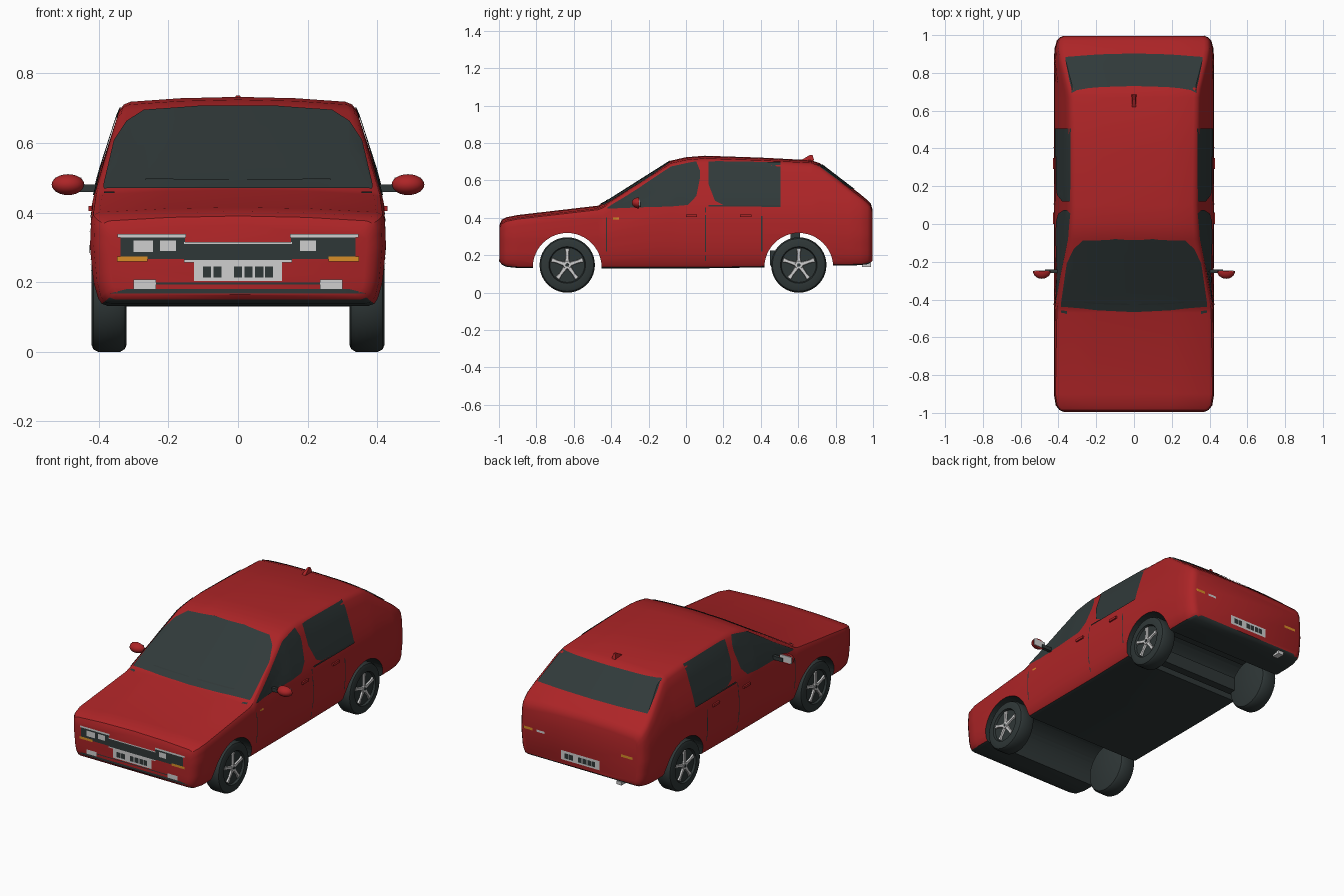
import bpy, bmesh, math
from mathutils import Vector, Matrix
from mathutils.bvhtree import BVHTree

if "Cube" in bpy.data.objects:
    bpy.data.objects.remove(bpy.data.objects["Cube"])


def material(name, r, g, b):
    m = bpy.data.materials.new(name)
    m.use_nodes = True
    m.diffuse_color = (r, g, b, 1)
    m.node_tree.nodes["Principled BSDF"].inputs["Base Color"].default_value = (r, g, b, 1)
    return m


RED = material("red paint", .42, .018, .02)
DARK = material("dark trim", .028, .038, .038)
GLASS = material("dark glass", .03, .042, .042)
LIGHT = material("light grey", .62, .62, .62)
ORANGE = material("orange lamp", .68, .27, .02)


def finish(name, bm, mat, smooth=True):
    me = bpy.data.meshes.new(name)
    bm.to_mesh(me)
    bm.free()
    me.materials.append(mat)
    ob = bpy.data.objects.new(name, me)
    bpy.context.collection.objects.link(ob)
    if smooth:
        shade(ob)
    return ob


def shade(ob):
    bpy.ops.object.select_all(action='DESELECT')
    ob.select_set(True)
    bpy.context.view_layer.objects.active = ob
    bpy.ops.object.shade_smooth_by_angle(angle=math.radians(32))


def loft(name, rings, mat):
    """Closed skin through equal rings of points, capped at both ends."""
    bm = bmesh.new()
    vs = [[bm.verts.new(p) for p in ring] for ring in rings]
    n = len(vs[0])
    for a, b in zip(vs, vs[1:]):
        for i in range(n):
            j = (i + 1) % n
            bm.faces.new((a[i], a[j], b[j], b[i]))
    bm.faces.new(vs[0])
    bm.faces.new(vs[-1])
    bmesh.ops.recalc_face_normals(bm, faces=bm.faces)
    return finish(name, bm, mat)


def box(name, centre, size, mat):
    bm = bmesh.new()
    bmesh.ops.create_cube(bm, size=1, matrix=Matrix.Translation(centre) @ Matrix.Diagonal((*size, 1)))
    return finish(name, bm, mat, False)


def lerp(table, t):
    for a, b in zip(table, table[1:]):
        if t <= b[0]:
            f = max(0, (t - a[0]) / (b[0] - a[0]))
            return [p + (q - p) * f for p, q in zip(a[1:], b[1:])]
    return list(table[-1][1:])


# Body shell: half width by height, then stations (y, bottom, top, plan factor)
WIDTH = [(.1, .385), (.13, .395), (.2, .415), (.3, .425), (.42, .42), (.5, .403), (.705, .337), (.75, .322)]
STATIONS = [(-.996, .165, .365, .87), (-.985, .15, .39, .93), (-.96, .138, .403, .975), (-.9, .132, .415, 1),
            (-.47, .13, .465, 1), (-.445, .13, .475, 1), (-.08, .13, .706, 1), (0, .13, .724, 1),
            (.1, .13, .732, 1), (.4, .135, .722, 1), (.67, .143, .708, 1), (.715, .143, .692, 1),
            (.87, .145, .573, 1), (.93, .147, .528, .99), (.97, .152, .495, .965),
            (.987, .16, .478, .93), (.996, .17, .45, .88)]


def section(y, b, t, plan):
    def w(z):
        return lerp(WIDTH, z)[0]
    e = t - .014
    half = [(w(b) - .022, b), (w(b + .006) - .006, b + .006), (w(b + .022), b + .022)]
    lo, hi = b + .022, e - .024
    half += [(w(z), z) for z in [lo + (hi - lo) * k / 10 for k in range(1, 11)]]
    half += [(w(e) - .005, e - .008), (w(e) - .024, e), (w(e) * .5, t - .004)]
    half = [(x * plan, z) for x, z in half]
    ring = [(0, b)] + half + [(0, t)] + [(-x, z) for x, z in reversed(half)]
    return [(x, y, z) for x, z in ring]


body = loft("body_shell", [section(*s) for s in STATIONS], RED)
bm = bmesh.new()
bm.from_mesh(body.data)
SKIN = BVHTree.FromBMesh(bm)
bm.free()

# Wheel arches cut across the whole width
AXLES = (-.635, .603)
ARCH_Z, ARCH_R = .135, .184
for y in AXLES:
    bm = bmesh.new()
    bmesh.ops.create_cone(bm, cap_ends=True, segments=48, radius1=ARCH_R, radius2=ARCH_R, depth=2,
                          matrix=Matrix.Translation((0, y, ARCH_Z)) @ Matrix.Rotation(math.pi / 2, 4, 'Y'))
    cutter = finish("arch_cutter", bm, DARK, False)
    cutter.hide_render = True
    mod = body.modifiers.new("arch", 'BOOLEAN')
    mod.operation, mod.object, mod.solver = 'DIFFERENCE', cutter, 'EXACT'
    bpy.context.view_layer.objects.active = body
    bpy.ops.object.modifier_apply(modifier=mod.name)
    bpy.data.objects.remove(cutter)
body.data.materials.clear()
for m in (RED, DARK):
    body.data.materials.append(m)
for p in body.data.polygons:
    c = p.center
    in_arch = abs(p.normal.x) < .1 and any(
        math.hypot(c.y - y, c.z - ARCH_Z) < ARCH_R + .004 for y in AXLES)
    p.material_index = int(in_arch or (p.normal.z < -.6 and c.z < .2))
shade(body)


# Thin plates laid on the body skin; columns are (u, low z, high z)
VIEW = {"front": lambda u, z: (Vector((u, -3, z)), Vector((0, 1, 0))),
        "back": lambda u, z: (Vector((u, 3, z)), Vector((0, -1, 0))),
        "left": lambda u, z: (Vector((3, u, z)), Vector((-1, 0, 0))),
        "right": lambda u, z: (Vector((-3, u, z)), Vector((1, 0, 0)))}


def plate(name, side, cols, mat, lift=.004, rows=6):
    us = sorted({c[0] for c in cols} | {cols[0][0] + (cols[-1][0] - cols[0][0]) * k / 12 for k in range(13)})
    bm = bmesh.new()
    grid = []
    for u in us:
        lo, hi = lerp(cols, u)
        line = []
        for k in range(rows + 1):
            o, d = VIEW[side](u, lo + (hi - lo) * k / rows)
            hit, n, *_ = SKIN.ray_cast(o, d)
            if hit is None:
                hit, n, *_ = SKIN.find_nearest(o + d * 2)
            line.append(bm.verts.new(hit + n * lift))
        grid.append(line)
    for a, b in zip(grid, grid[1:]):
        for k in range(rows):
            f = bm.faces.new((a[k], b[k], b[k + 1], a[k + 1]))
            f.normal_update()
            if f.normal.dot(d) > 0:
                f.normal_flip()
    return finish(name, bm, mat)


def rect(name, side, u0, u1, z0, z1, mat, lift=.004):
    return plate(name, side, [(u0, z0, z1), (u1, z0, z1)], mat, lift, 3)


def mirrored(cols):
    return [(-u, a, b) for u, a, b in cols] + [c for c in reversed(cols)]


# Windows
plate("windscreen", "front", mirrored([(.385, .466, .478), (.355, .467, .605), (.32, .467, .66),
                                       (.27, .467, .692), (.1, .467, .704)]), GLASS, rows=8)
plate("rear_window", "back", mirrored([(.362, .55, .56), (.328, .55, .682)]), GLASS)
for side in ("left", "right"):
    plate(side + "_front_window", side, [(-.42, .448, .453), (-.25, .455, .56), (-.08, .46, .672), (.01, .468, .692),
                                         (.055, .515, .7), (.075, .615, .65)], GLASS)
    plate(side + "_rear_window", side, [(.12, .58, .698), (.155, .49, .7), (.2, .468, .7), (.505, .463, .695)], GLASS)
    rect(side + "_window_sill", side, .12, .505, .458, .467, DARK, .006)
    for y, lo, hi in ((-.425, .22, .4), (.105, .17, .455), (.405, .22, .41)):
        rect(side + "_door_seam", side, y - .003, y + .003, lo, hi, DARK, .003)
    rect(side + "_side_marker", side, -.39, -.358, .39, .4, ORANGE)

# Front face, mostly mirrored
rect("grille", "front", -.155, .155, .262, .31, DARK)
rect("grille_top_trim", "front", -.155, .155, .309, .315, LIGHT, .0045)
rect("grille_bottom_trim", "front", -.155, .155, .257, .263, LIGHT, .0045)
plate("front_valance", "front", mirrored([(.365, .168, .169), (.32, .167, .18)]), DARK)
rect("bumper_seam", "front", -.235, .235, .194, .199, DARK)
for s in (-1, 1):
    def pair(name, a, b, lo, hi, mat, lift=.004, side="front"):
        rect(name, side, min(s * a, s * b), max(s * a, s * b), lo, hi, mat, lift)
    pair("headlight_housing", .152, .338, .266, .329, DARK)
    pair("headlight_trim", .15, .346, .328, .338, LIGHT, .0045)
    pair("inner_headlamp", .178, .224, .29, .32, LIGHT, .006)
    pair("front_indicator", .26, .347, .26, .274, ORANGE, .005)
    pair("fog_lamp", .235, .3, .181, .207, LIGHT, .005)
    pair("hood_seam", .355, .385, .452, .457, DARK)
    pair("wiper", .025, .265, .487, .491, DARK, .007)
    pair("rear_indicator", .27 if s < 0 else .315, .345 if s < 0 else .375, .315, .33, ORANGE, .004, "back")
rect("outer_headlamp", "front", -.3, -.244, .287, .32, LIGHT, .006)
rect("reversing_lamp", "back", .235, .29, .315, .328, LIGHT)

# Number plates with plain dark blocks
for side, z in (("front", .203), ("back", .195)):
    rect(side + "_number_plate", side, -.127, .127, z, z + .055, LIGHT)
    flip = 1 if side == "front" else -1
    for x in (-.089, -.059, 0, .03, .061, .089):
        rect(side + "_plate_block", side, flip * x - .012, flip * x + .012, z + .011, z + .042, DARK, .006)


# Wheels: turned tyre and a five-spoke star
def ring(x, r, y, z=.148, n=40):
    return [(x, y + r * math.cos(k * math.tau / n), z + r * math.sin(k * math.tau / n)) for k in range(n)]


TYRE = [(.32, .128), (.325, .14), (.338, .148), (.402, .148), (.415, .141), (.42, .13), (.42, .098), (.408, .093)]
for y in AXLES:
    for s in (-1, 1):
        loft("tyre", [ring(s * x, r, y) for x, r in TYRE], DARK)
        loft("wheel_hub", [ring(s * .405, .024, y, n=20), ring(s * .419, .02, y, n=20)], LIGHT)
        loft("hub_cap", [ring(s * .41, .01, y, n=12), ring(s * .421, .009, y, n=12)], DARK)
        for k in range(5):
            turn = Matrix.Translation((0, y, .148)) @ Matrix.Rotation(k * math.tau / 5, 4, 'X')
            ends = [[(.404, -w, r), (.417, -w * .7, r), (.417, w * .7, r), (.404, w, r)]
                    for w, r in ((.013, .012), (.009, .06), (.014, .088))]
            loft("spoke", [[turn @ Vector((s * x, a, b)) for x, a, b in e] for e in ends], LIGHT)

# Underbody: rear beam, struts and exhaust
box("rear_beam", (0, .475, .185), (.7, .05, .08), DARK)
box("rear_cross_tube", (0, .585, .305), (.72, .05, .04), DARK)
box("exhaust_tip", (-.25, .965, .148), (.035, .05, .02), LIGHT)

# Door mirrors and handles
for s in (-1, 1):
    box("mirror_arm", (s * .435, -.25, .47), (.07, .02, .022), DARK)
    bm = bmesh.new()
    bmesh.ops.create_uvsphere(bm, u_segments=20, v_segments=12, radius=1, matrix=Matrix.Translation(
        (s * .488, -.25, .48)) @ Matrix.Diagonal((.047, .04, .03, 1)))
    bmesh.ops.bisect_plane(bm, geom=bm.verts[:] + bm.edges[:] + bm.faces[:], plane_co=(0, -.25, 0),
                           plane_no=(0, 1, 0), clear_outer=True)
    bmesh.ops.holes_fill(bm, edges=[e for e in bm.edges if e.is_boundary])
    finish("mirror_cap", bm, RED)
    box("mirror_glass", (s * .488, -.248, .48), (.076, .005, .04), LIGHT)
    for y in (.03, .32):
        box("door_handle", (s * .422, y, .412), (.014, .06, .014), RED)

# Roof fin
loft("roof_fin", [[(w, .615, .708), (w, .685, .706), (w * .5, .677, .736), (w * .5, .662, .736)]
                  for w in (-.012, .012)], RED)
